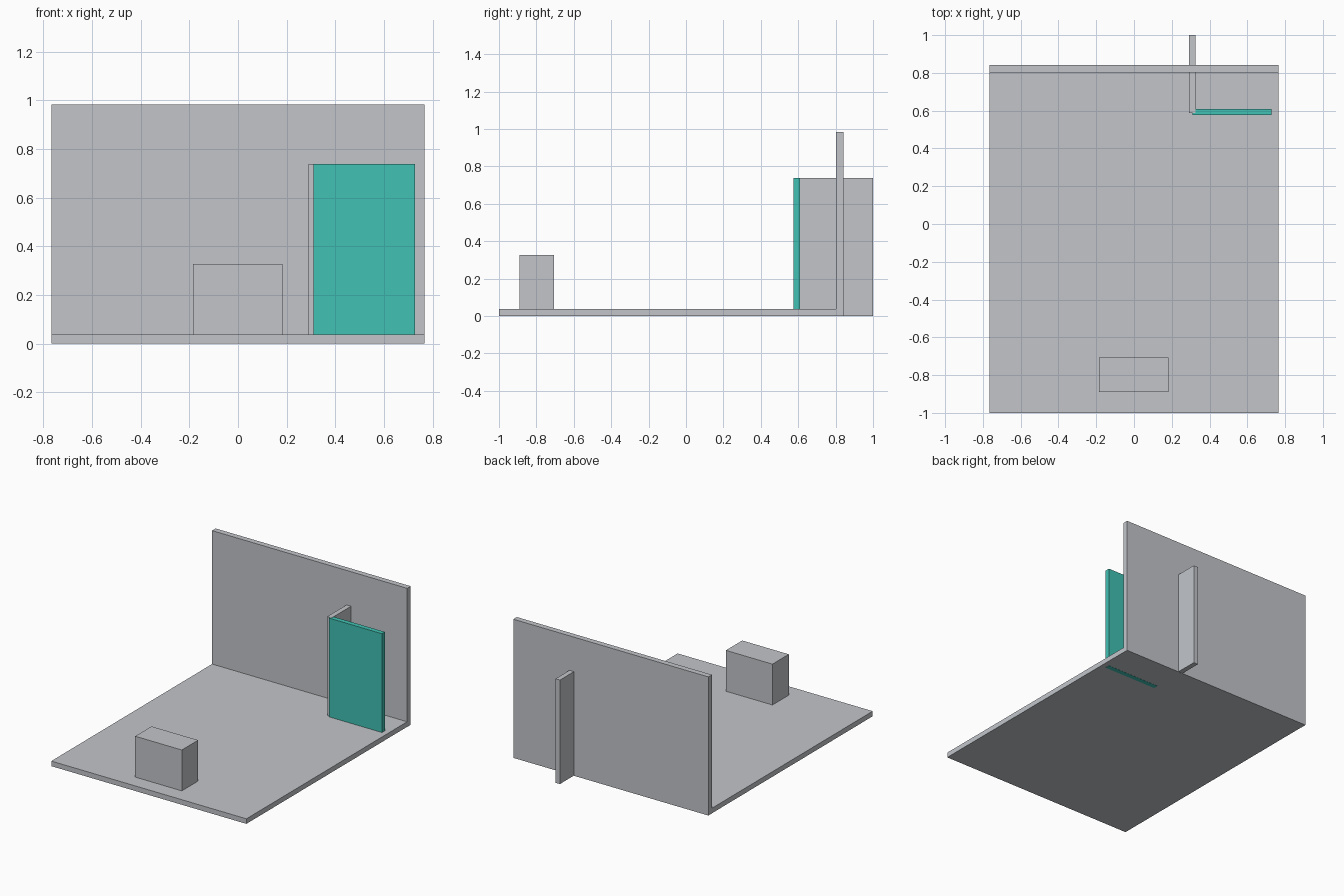
import bpy

if "Cube" in bpy.data.objects:
    bpy.data.objects.remove(bpy.data.objects["Cube"])


def make_material(name, color):
    mat = bpy.data.materials.new(name)
    mat.diffuse_color = (*color, 1.0)
    mat.use_nodes = True
    mat.node_tree.nodes["Principled BSDF"].inputs["Base Color"].default_value = mat.diffuse_color
    return mat


def add_box(name, x, y, z, mat):
    """Axis-aligned box from (min, max) ranges."""
    ranges = (x, y, z)
    bpy.ops.mesh.primitive_cube_add(size=1, location=[(a + b) / 2 for a, b in ranges])
    obj = bpy.context.object
    obj.name = name
    obj.scale = [b - a for a, b in ranges]
    bpy.ops.object.transform_apply(location=False, rotation=False, scale=True)
    obj.data.materials.append(mat)
    return obj


grey = make_material("light grey", (0.54, 0.56, 0.59))
teal = make_material("teal", (0.053, 0.533, 0.451))

# Room shell: floor slab and back wall
HALF_WIDTH = 0.766
add_box("floor", (-HALF_WIDTH, HALF_WIDTH), (-1.0, 0.803), (0.001, 0.037), grey)
add_box("back_wall", (-HALF_WIDTH, HALF_WIDTH), (0.803, 0.843), (0.0, 0.984), grey)

# Partition passing through the back wall, with the door panel at its front edge
add_box("partition", (0.29, 0.325), (0.587, 1.0), (0.001, 0.739), grey)
add_box("door_panel", (0.31, 0.727), (0.576, 0.61), (0.0, 0.738), teal)

# Block standing near the front of the floor
add_box("block", (-0.184, 0.182), (-0.89, -0.707), (0.03, 0.327), grey)
